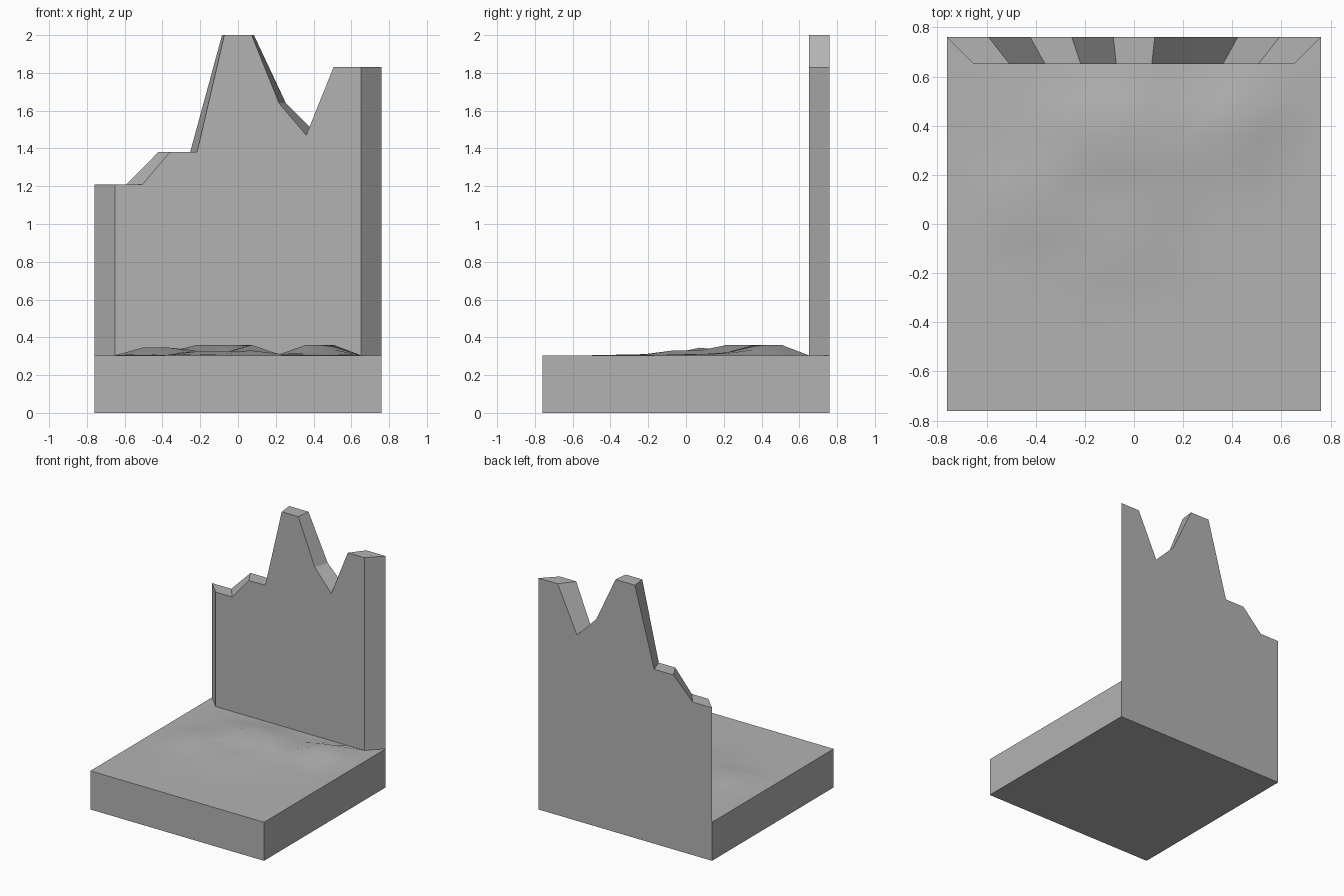
import bpy, bmesh

if "Cube" in bpy.data.objects:
    bpy.data.objects.remove(bpy.data.objects["Cube"])

H, INNER, FLOOR, N = 0.76, 0.65, 0.305, 10

# Dark grey stone
stone = bpy.data.materials.new("dark_stone")
stone.diffuse_color = (0.45, 0.45, 0.45, 1)
stone.use_nodes = True
stone.node_tree.nodes["Principled BSDF"].inputs["Base Color"].default_value = stone.diffuse_color


def finish(bm, name):
    bmesh.ops.recalc_face_normals(bm, faces=bm.faces)
    me = bpy.data.meshes.new(name)
    bm.to_mesh(me)
    bm.free()
    me.materials.append(stone)
    ob = bpy.data.objects.new(name, me)
    bpy.context.collection.objects.link(ob)
    return ob


# Ground slab: uneven terrain grid on top, straight sides, flat bottom
def terrain_slab():
    steps = [-INNER + 2 * INNER * i / (N - 1) for i in range(N)]
    coords = [-H] + steps + [H]
    # bump heights in thousandths, by grid row (9 is nearest the wall), inner columns
    bumps = {
        9: [10, 20, 30, 40, 25, 3, 35, 55],
        8: [15, 15, 55, 55, 55, 3, 55, 30],
        7: [20, 20, 25, 15, 55, 5, 15, 10],
        6: [40, 40, 15, 10, 25, 5, 5, 5],
        5: [8, 10, 20, 20, 25, 8, 5, 3],
        4: [3, 4, 6, 6, 3, 3, 3, 2],
        3: [2, 3, 3, 1, 0, 1, 2, 2],
    }
    bm = bmesh.new()
    grid = []
    for j, y in enumerate(coords):
        row = []
        for i, x in enumerate(coords):
            b = bumps[j][i - 2] if j in bumps and 2 <= i <= 9 else 0
            row.append(bm.verts.new((x, y, FLOOR + b / 1000)))
        grid.append(row)
    n = len(coords) - 1
    for j in range(n):
        for i in range(n):
            bm.faces.new((grid[j][i], grid[j][i + 1], grid[j + 1][i + 1], grid[j + 1][i]))
    top = list(bm.faces)
    rim = [e for e in bm.edges if e.is_boundary]
    ext = bmesh.ops.extrude_edge_only(bm, edges=rim)["geom"]
    for v in ext:
        if isinstance(v, bmesh.types.BMVert):
            v.co.z = 0
    bmesh.ops.holes_fill(bm, edges=[e for e in bm.edges if e.is_boundary], sides=0)
    for f in top:
        f.smooth = True
    for e in rim:
        e.smooth = False
    return finish(bm, "ground_slab")


# Broken wall: same jagged outline, wider at the back than the front
def broken_wall():
    tops = [1.21, 1.21, 1.38, 1.38, 2.0, 2.0, 1.64, 1.47, 1.83, 1.83]
    bm = bmesh.new()

    def outline(half, y):
        pts = [(-half + 2 * half * i / (N - 1), z) for i, z in enumerate(tops)]
        pts += [(half, FLOOR), (-half, FLOOR)]
        return [bm.verts.new((x, y, z)) for x, z in pts]

    front, back = outline(INNER, INNER), outline(H, H)
    bm.faces.new(front)
    bm.faces.new(back)
    for i in range(len(front)):
        k = (i + 1) % len(front)
        bm.faces.new((front[i], front[k], back[k], back[i]))
    return finish(bm, "broken_wall")


terrain_slab()
broken_wall()
